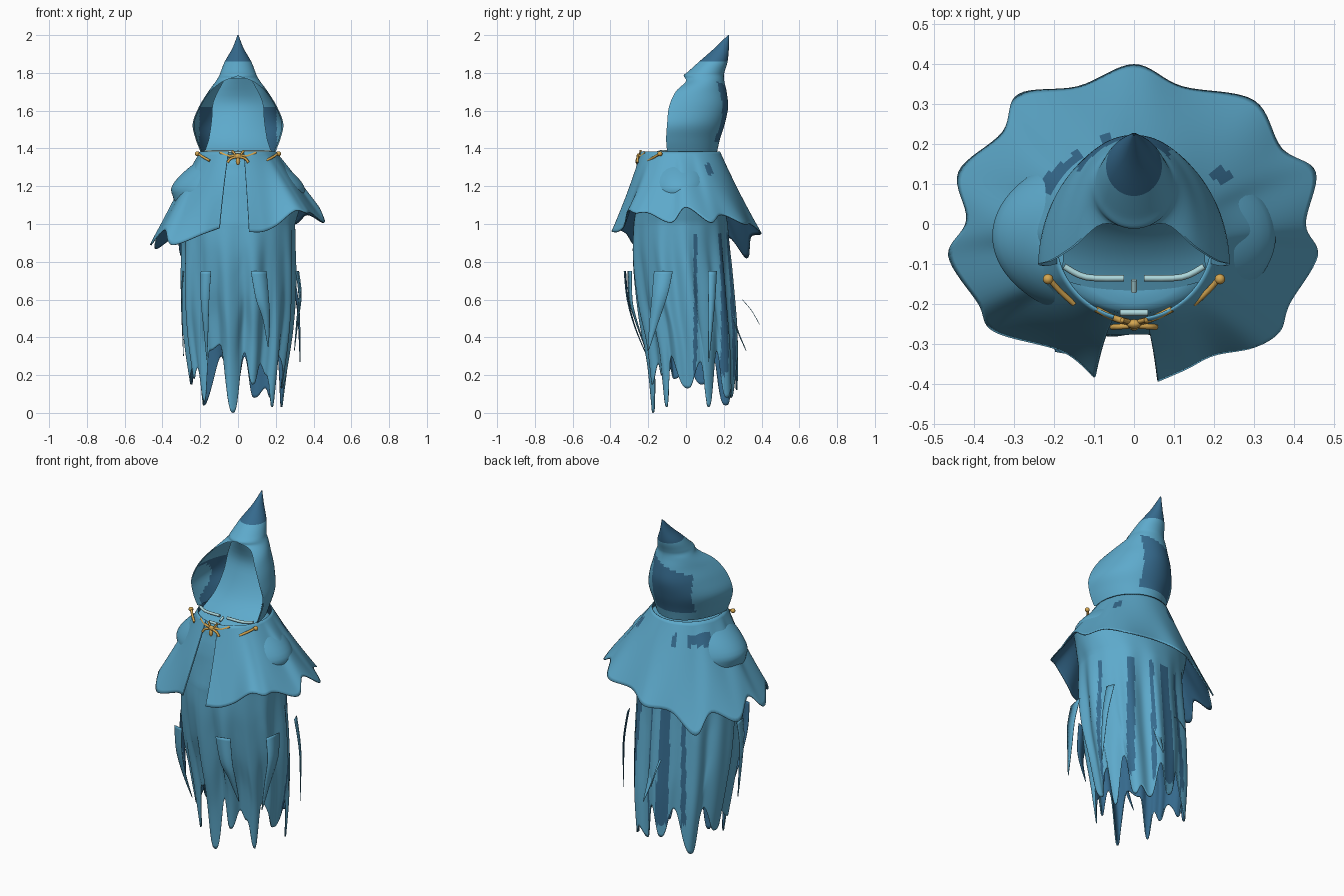
import bpy
import bmesh
from math import sin, cos, radians, degrees, atan2, pi
from mathutils import Vector

if "Cube" in bpy.data.objects:
    bpy.data.objects.remove(bpy.data.objects["Cube"])


def material(name, rgb):
    m = bpy.data.materials.new(name)
    m.use_nodes = True
    m.diffuse_color = (*rgb, 1)
    m.node_tree.nodes["Principled BSDF"].inputs["Base Color"].default_value = (*rgb, 1)
    return m


CLOTH = material("light_blue_cloth", (0.11, 0.40, 0.60))
DARK = material("dark_blue_lining", (0.036, 0.145, 0.27))
GOLD = material("gold", (0.66, 0.38, 0.08))
PALE = material("pale_blue", (0.42, 0.68, 0.71))


def spline(points, steps):
    """Smooth path through points of any dimension."""
    p = [Vector(q) for q in points]
    p = [p[0]] + p + [p[-1]]
    out = []
    for a, b, c, d in zip(p, p[1:], p[2:], p[3:]):
        for k in range(steps):
            t = k / steps
            out.append(b + (c - a) * (t / 2) + (a * 2 - b * 5 + c * 4 - d) * (t * t / 2)
                       + (b * 3 - a - c * 3 + d) * (t ** 3 / 2))
    return out + [p[-1]]


def sheet(name, rows, dark_rule=None, thickness=0.0):
    """Cloth from a grid of points, running top to bottom and counter-clockwise."""
    bm = bmesh.new()
    grid = [[bm.verts.new(v) for v in r] for r in rows]
    for up, down in zip(grid, grid[1:]):
        for j in range(len(up) - 1):
            bm.faces.new((up[j], down[j], down[j + 1], up[j + 1]))
    bmesh.ops.remove_doubles(bm, verts=bm.verts, dist=1e-5)
    for f in bm.faces:
        f.smooth = True
        f.material_index = int(bool(dark_rule and dark_rule(f.calc_center_median())))
    mesh = bpy.data.meshes.new(name)
    bm.to_mesh(mesh)
    bm.free()
    mesh.materials.append(CLOTH)
    mesh.materials.append(DARK)
    obj = bpy.data.objects.new(name, mesh)
    bpy.context.collection.objects.link(obj)
    if thickness:
        mod = obj.modifiers.new("thickness", "SOLIDIFY")
        mod.thickness = thickness
        mod.offset = -1
        mod.material_offset = 1


# Hood: each row is height, half width, front y, back y, half sweep in degrees
hood_rows = spline([
    (2.0, .003, .222, .228, 180), (1.93, .03, .15, .227, 180),
    (1.86, .07, .07, .22, 180), (1.81, .09, .015, .205, 180),
    (1.785, .1, -.012, .2, 180), (1.755, .118, 0, .203, 135),
    (1.7, .158, -.055, .215, 105), (1.62, .207, -.09, .223, 92),
    (1.53, .24, -.1, .205, 88), (1.45, .225, -.105, .18, 85),
    (1.385, .2, -.1, .165, 85)], 5)


def hood_grid(inset):
    grid = []
    for z, w, front, back, sweep in hood_rows:
        end = radians(min(sweep, 180))
        row = []
        for j in range(65):
            t = end * (j / 32 - 1)
            y = back - inset + (front - back + inset) * (1 - cos(t)) / (1 - cos(end))
            row.append((-max(w - inset, .001) * sin(t), y, z))
        grid.append(row)
    return grid


sheet("hood", hood_grid(0), lambda c: c.z > 1.86 or (
    c.y > .11 and -.14 < c.x < .09 and 1.43 < c.z < 1.72 + c.x * .4))
sheet("hood_lining", hood_grid(.006)[15:],
      lambda c: .12 < abs(c.x) < .205 and c.y > -.075 and c.z < 1.62)

# Veil inside the hood, falling forward to the collar
veil = []
for z, w, y in spline([(1.77, .07, .02), (1.65, .13, .06), (1.55, .14, .035),
                       (1.45, .155, -.02), (1.385, .175, -.09), (1.345, .18, -.17)], 4):
    veil.append([(w * s / 8, y + .03 * (s / 8) ** 2, z) for s in range(-8, 9)])
sheet("hood_veil", veil)

# Cape: wavy hem from the right front edge around the back to the left one
cape_hem = spline([
    (.06, -.395, .96), (.13, -.365, .96), (.2, -.33, .99), (.3, -.31, 1.07),
    (.365, -.27, 1.06), (.39, -.2, 1.06), (.46, -.08, 1.01), (.43, 0, 1.09),
    (.455, .13, 1.01), (.37, .19, 1.05), (.3, .31, 1.0), (.12, .345, 1.0),
    (0, .4, .95), (-.14, .345, .93), (-.29, .325, .82), (-.33, .23, .93),
    (-.44, .13, .87), (-.42, .01, .97), (-.465, -.08, .89), (-.39, -.2, .97),
    (-.35, -.27, .89), (-.18, -.32, .95), (-.1, -.385, .98)], 8)
cape_grid = []
for i in range(25):
    v = i / 24
    row = []
    for h in cape_hem:
        a = atan2(h.y, h.x)
        neck = Vector((.2 * cos(a), -.03 + .21 * sin(a), 1.385))
        smooth = Vector((.44 * cos(a), .37 * sin(a), h.z))
        out = smooth.lerp(h, v)
        row.append(neck.lerp(out, v))
    cape_grid.append(row)


def cape_patch(c):
    deg = degrees(atan2(c.y, c.x))
    return 1.26 < c.z < 1.32 and (128 < deg < 160 or 105 < deg < 111 or 24 < deg < 34)


sheet("cape", cape_grid, cape_patch, thickness=.006)

# Robe: ragged hem as (angle, height), shoulders bulging through the cape
hem_points = [
    (-96, 0), (-82, .32), (-73, .15), (-61, .26), (-52, .2), (-42, .03), (-33, .3),
    (-10, .13), (8, .27), (20, .03), (32, .33), (48, .08), (56, .13), (68, .08),
    (82, .3), (94, .12), (112, .3), (135, .04), (153, .3), (170, .15),
    (190, .25), (207, .18), (214, .24), (222, .06), (232, .33), (248, .36), (264, 0)]


def hem_height(deg):
    for (a, za), (b, zb) in zip(hem_points, hem_points[1:]):
        if a <= deg <= b:
            t = (deg - a) / (b - a)
            rise = (1 - cos(pi * (t if za < zb else 1 - t))) / 2
            return min(za, zb) + abs(zb - za) * rise ** 1.4
    return 0


# Robe profile: height, half width, half depth, centre y
upper = spline([(1.335, .001, .001, -.03), (1.345, .17, .17, -.03), (1.29, .27, .2, -.03),
                (1.2, .35, .22, -.03), (1.13, .34, .23, -.03), (1.0, .30, .25, -.03)], 4)
lower = spline([(1, .30, .25, -.03), (.8, .297, .255, -.025), (.5, .295, .25, 0),
                (.25, .28, .235, .03), (0, .25, .225, .045)], 8)
SEGMENTS = 216
robe_grid = []
for z, rx, ry, cy in upper + lower[1:]:
    row = []
    for j in range(SEGMENTS + 1):
        deg = -96 + 360 * j / SEGMENTS
        a = radians(deg)
        hz = z if z >= 1 else 1 - (1 - z) * (1 - hem_height(deg))
        fold = max(0, min(1, (1.1 - z) / .4))
        r = 1 + fold * (.035 * sin(9 * a) + .025 * sin(14 * a + 1))
        row.append((rx * r * cos(a), cy + ry * r * sin(a), hz))
    robe_grid.append(row)

STREAKS = [(8, 12), (42, 51), (72, 77), (88, 104), (119, 125)]


def robe_streak(c):
    deg = degrees(atan2(c.y, c.x))
    return .2 < c.z < .95 and any(a < deg < b for a, b in STREAKS)


sheet("robe", robe_grid, robe_streak, thickness=.006)


# Loose tapered strips of cloth
def strip(name, path, width, facing):
    side = Vector((-sin(radians(facing)), cos(radians(facing)), 0))
    pts = spline(path, 6)
    grid = []
    for i, p in enumerate(pts):
        w = width * max(.04, 1 - (i / (len(pts) - 1)) ** 1.6)
        grid.append([p + side * (w * s) for s in (-.5, 0, .5)])
    sheet(name, grid, thickness=.003)


strip("front_right_strip", [(-.17, -.325, .75), (-.175, -.31, .6), (-.17, -.27, .45),
                            (-.165, -.2, .28)], .055, -100)
strip("front_left_strip", [(.11, -.3, .75), (.13, -.295, .6), (.15, -.27, .5),
                           (.16, -.22, .35)], .085, -75)
strip("left_strip", [(.315, -.12, .75), (.33, -.14, .62), (.315, -.17, .48),
                     (.3, -.2, .33)], .1, -10)
strip("right_strip", [(-.29, -.1, .75), (-.3, -.1, .6), (-.29, -.08, .3)], .07, 185)
strip("left_strand", [(.285, .14, .75), (.32, .135, .55), (.33, .12, .27)], .05, 20)
strip("back_strand", [(.05, .235, .6), (.05, .27, .45), (.06, .32, .33)], .05, 80)
strip("back_thread", [(-.04, .3, .6), (-.04, .35, .54), (-.04, .39, .47)], .012, 90)


# Jewellery helpers
def rod(name, path, radius, mat):
    curve = bpy.data.curves.new(name, "CURVE")
    curve.dimensions = "3D"
    curve.bevel_depth = radius
    curve.bevel_resolution = 2
    curve.use_fill_caps = True
    pts = spline(path, 4)
    s = curve.splines.new("POLY")
    s.points.add(len(pts) - 1)
    for q, p in zip(s.points, pts):
        q.co = (*p, 1)
    curve.materials.append(mat)
    bpy.context.collection.objects.link(bpy.data.objects.new(name, curve))


def bead(name, at, size, mat):
    bpy.ops.mesh.primitive_uv_sphere_add(segments=16, ring_count=8, radius=1, location=at)
    obj = bpy.context.object
    obj.name = name
    obj.scale = size
    obj.data.materials.append(mat)
    bpy.ops.object.shade_smooth()


# Collar bars, shoulder pins and clasp arms on both sides
for side, s in (("left", 1), ("right", -1)):
    rod(side + "_collar_bar", [(s * .175, -.106, 1.385), (s * .12, -.133, 1.383),
                               (s * .025, -.136, 1.383)], .008, PALE)
    bead(side + "_pin_head", (s * .215, -.138, 1.372), (.013,) * 3, GOLD)
    rod(side + "_pin", [(s * .21, -.14, 1.372), (s * .185, -.168, 1.355),
                        (s * .15, -.2, 1.335)], .007, GOLD)
    rod(side + "_clasp_arm", [(s * .015, -.245, 1.362), (s * .05, -.235, 1.36),
                              (s * .095, -.213, 1.378)], .008, GOLD)
    rod(side + "_clasp_claw", [(s * .012, -.255, 1.355), (s * .04, -.257, 1.345),
                               (s * .055, -.258, 1.325)], .007, GOLD)
    rod(side + "_clasp_horn", [(s * .01, -.245, 1.36), (s * .03, -.24, 1.388)], .006, GOLD)
rod("collar_tooth", [(0, -.14, 1.383), (0, -.17, 1.37)], .007, PALE)
rod("clasp_plate", [(-.035, -.222, 1.378), (.035, -.222, 1.378)], .008, PALE)
bead("clasp_body", (0, -.25, 1.358), (.018, .012, .016), GOLD)
bead("clasp_drop", (0, -.257, 1.332), (.012, .01, .02), GOLD)
